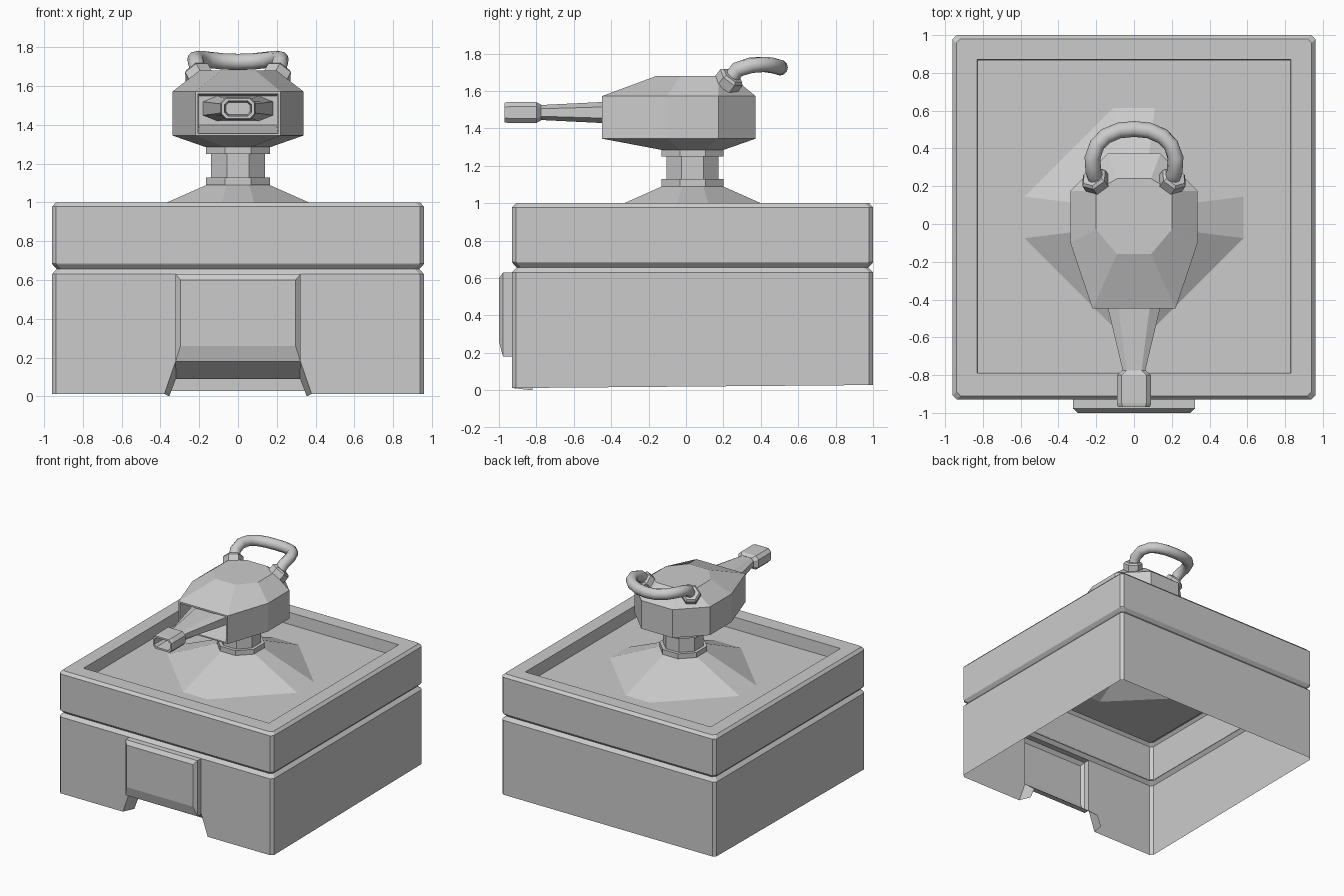
import bpy, bmesh, math
from mathutils import Vector

if "Cube" in bpy.data.objects:
    bpy.data.objects.remove(bpy.data.objects["Cube"])


def loft(name, rings, closed=True, cap_start=False, cap_end=False, skip=()):
    """Bridge rings of points; skip holds (band, segment) faces to leave open."""
    bm = bmesh.new()
    vs = [[bm.verts.new(p) for p in r] for r in rings]
    n = len(rings[0])
    for b in range(len(vs) - 1):
        for i in range(n if closed else n - 1):
            if (b, i) not in skip:
                j = (i + 1) % n
                bm.faces.new((vs[b][i], vs[b][j], vs[b + 1][j], vs[b + 1][i]))
    if cap_start:
        bm.faces.new(vs[0][::-1])
    if cap_end:
        bm.faces.new(vs[-1])
    bmesh.ops.remove_doubles(bm, verts=bm.verts, dist=1e-4)
    bmesh.ops.recalc_face_normals(bm, faces=bm.faces)
    me = bpy.data.meshes.new(name)
    bm.to_mesh(me)
    bm.free()
    ob = bpy.data.objects.new(name, me)
    bpy.context.collection.objects.link(ob)
    return ob


def oct_pts(w, h, c, d=None):
    """Rectangle w x h (half sizes) with cut corners, starting on the low side."""
    d = c if d is None else d
    return [(-w + c, -h), (w - c, -h), (w, -h + d), (w, h - d),
            (w - c, h), (-w + c, h), (-w, h - d), (-w, -h + d)]


def flat(pts, z, cy=0.035):
    return [(x, y + cy, z) for x, y in pts]


def upright(pts, y, cz=1.485):
    return [(x, y, z + cz) for x, z in pts]


def rect(w, z0, z1, y):
    return [(-w, y, z0), (w, y, z0), (w, y, z1), (-w, y, z1)]


def mirrored(half, z):
    return [(x, y, z) for x, y in half] + [(-x, y, z) for x, y in reversed(half)]


def reg(a):
    """Regular octagon with apothem a."""
    return oct_pts(a, a, a * (2 - math.sqrt(2)))


# Hollow base: walls, groove, rim, sunken top and pyramid foot
profile = [(0, .018), (0, .63), (.025, .657), (.003, .68), (0, .685), (0, .978), (.02, 1.0)]
rings = [flat(oct_pts(.96 - i, .965 - i, .022), z) for i, z in profile]
rings[0] = [(x, y, .012 if y < 0 else .028) for x, y, z in rings[0]]
rings += [flat(oct_pts(.83, .83, 0), 1.0, .04), flat(oct_pts(.825, .825, 0), .905, .04),
          flat(oct_pts(.58, .58, .47), .905), flat(reg(.13), 1.105)]
loft("base_shell", rings, skip={(0, 0)})

# Front wall on either side of the doorway
for s, side in ((-1, "left"), (1, "right")):
    pts = [(.938, .63), (.938, .012), (.38, .012), (.322, .18), (.322, .63)]
    loft("front_wall_" + side, [[(s * x, -.93, z) for x, z in pts]], cap_end=True)

# Raised front panel and the lining of the opening below it
loft("front_panel", [rect(.322, .18, .63, -.93), rect(.322, .18, .63, -.978),
                     rect(.297, .26, .60, -1.0)], cap_end=True)
loft("opening_lining", [
    [(-.38, -.93, .012), (-.322, -.93, .18), (.322, -.93, .18), (.38, -.93, .012)],
    [(-.355, -.82, 0), (-.32, -.82, .09), (.32, -.82, .09), (.355, -.82, 0)]], closed=False)

# Octagonal neck with two collars
for name, a, z0, z1 in (("neck", .14, 1.12, 1.26), ("lower_collar", .165, 1.09, 1.13),
                        ("upper_collar", .165, 1.25, 1.287)):
    loft(name, [flat(reg(a), z0), flat(reg(a), z1)], cap_start=True, cap_end=True)

# Faceted head, open at the front
outline = [(.22, -.448), (.337, -.10), (.337, .175), (.14, .372)]
head = [mirrored([(.065, -.13), (.165, -.03), (.165, .10), (.065, .20)], 1.285),
        mirrored(outline, 1.345), mirrored(outline, 1.573),
        mirrored([(.09, -.16), (.2, -.03), (.2, .175), (.09, .24)], 1.68)]
loft("head", head, cap_start=True, cap_end=True, skip={(1, 7)})
loft("head_opening", [rect(.22, 1.345, 1.573, -.448), rect(.207, 1.355, 1.56, -.448),
                      rect(.2, 1.40, 1.55, -.27)], cap_end=True)

# Tapered spout and hollow nozzle
loft("spout", [upright(oct_pts(.18, .065, .075, .03), -.27),
               upright(oct_pts(.06, .04, .02), -.775)])
loft("nozzle", [upright(oct_pts(w, h, c), y) for w, h, c, y in (
    (.062, .042, .02, -.775), (.09, .056, .025, -.80), (.09, .056, .025, -.95),
    (.084, .052, .024, -.97), (.07, .038, .018, -.97), (.062, .032, .015, -.82))],
    cap_start=True, cap_end=True)

# Curved hose on the back of the head
half = [(.2, .235, 1.66), (.215, .275, 1.715), (.22, .35, 1.738), (.195, .42, 1.742),
        (.15, .465, 1.736), (.08, .495, 1.728)]
path = [Vector(p) for p in half] + [Vector((0, .503, 1.725))]
path += [Vector((-x, y, z)) for x, y, z in reversed(half)]
rings = []
for i, p in enumerate(path):
    t = (path[min(i + 1, len(path) - 1)] - path[max(i - 1, 0)]).normalized()
    side = t.cross(Vector((0, -.6, 1))).normalized()
    up = side.cross(t)
    rings.append([p + .042 * (math.cos(a) * side + math.sin(a) * up)
                  for a in (math.tau * k / 12 for k in range(12))])
hose = loft("hose", rings, cap_start=True, cap_end=True)
bpy.context.view_layer.objects.active = hose
hose.select_set(True)
bpy.ops.object.shade_smooth_by_angle(angle=math.radians(50))

# Hexagonal nuts holding the hose
for s, side in ((-1, "left"), (1, "right")):
    q = Vector((s * .4, .55, .72)).to_track_quat('Z', 'Y')
    c = Vector((s * .205, .232, 1.658))
    rings = [[c + q @ Vector((r * math.cos(k * math.pi / 3), r * math.sin(k * math.pi / 3), h))
              for k in range(6)] for r, h in ((.074, -.035), (.074, .02), (.06, .034))]
    loft("hose_nut_" + side, rings, cap_start=True, cap_end=True)
